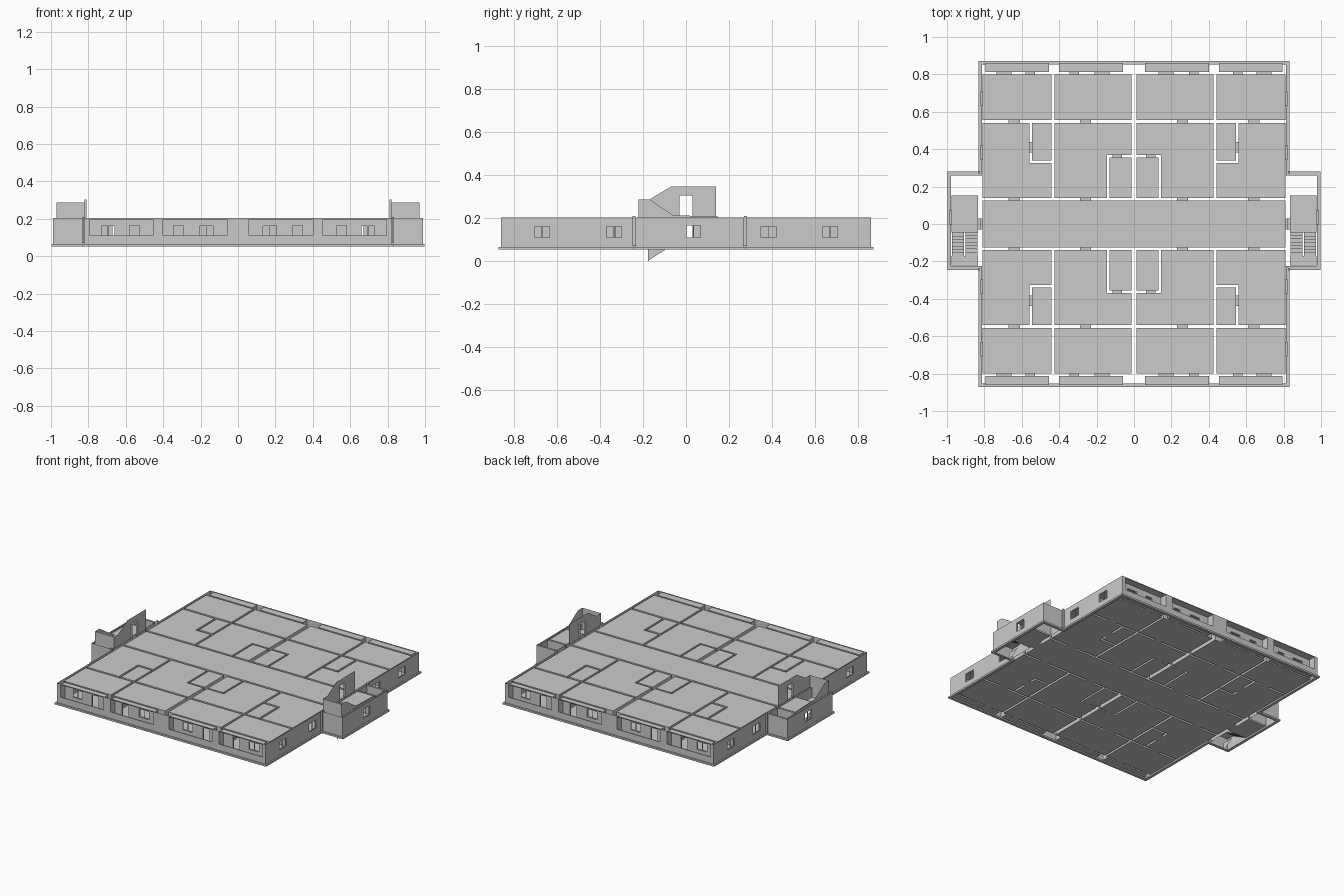
import bpy, bmesh

if "Cube" in bpy.data.objects:
    bpy.data.objects.remove(bpy.data.objects["Cube"])

Z0, Z1, TOP, E = 0.062, 0.197, 0.203, 1e-4
openings = []   # (through axis, low corner, high corner, has_frame)


def finish(bm, name):
    bmesh.ops.remove_doubles(bm, verts=bm.verts, dist=1e-5)
    bmesh.ops.recalc_face_normals(bm, faces=bm.faces)
    me = bpy.data.meshes.new(name)
    bm.to_mesh(me)
    bm.free()
    ob = bpy.data.objects.new(name, me)
    bpy.context.collection.objects.link(ob)
    return ob


def face(bm, pts):
    bm.faces.new([bm.verts.new(p) for p in pts])


def box(bm, a, b):
    lo = [min(p, q) for p, q in zip(a, b)]
    hi = [max(p, q) for p, q in zip(a, b)]
    v = [bm.verts.new((x, y, z)) for x in (lo[0], hi[0]) for y in (lo[1], hi[1]) for z in (lo[2], hi[2])]
    for f in ((0, 1, 3, 2), (4, 6, 7, 5), (0, 4, 5, 1), (2, 3, 7, 6), (0, 2, 6, 4), (1, 5, 7, 3)):
        bm.faces.new([v[i] for i in f])


def opening(t, n0, n1, c, w, z0, z1, sx=1, sy=1, frame=False):
    n, a = (n0, n1), (c - w / 2, c + w / 2)
    xs, ys = (n, a) if t == 0 else (a, n)
    xs, ys = sorted(x * sx for x in xs), sorted(y * sy for y in ys)
    openings.append((t, (xs[0], ys[0], z0), (xs[1], ys[1], z1), frame))


def wall(bm, p, q, z0, z1):
    """One wall skin, cut around every opening that meets it."""
    a = 0 if abs(p[0] - q[0]) > abs(p[1] - q[1]) else 1
    n = 1 - a
    c, lo, hi = p[n], min(p[a], q[a]), max(p[a], q[a])

    def panel(u0, u1, w0, w1):
        if u1 - u0 > E and w1 - w0 > E:
            pts = ((u0, w0), (u1, w0), (u1, w1), (u0, w1))
            face(bm, [(u, c, w) if a == 0 else (c, u, w) for u, w in pts])

    cur = lo
    holes = [(l[a], h[a], l[2], h[2]) for t, l, h, _ in openings
             if t == n and l[n] - E <= c <= h[n] + E and l[a] >= lo - E and h[a] <= hi + E]
    for u0, u1, w0, w1 in sorted(holes):
        panel(cur, u0, z0, z1)
        panel(u0, u1, z0, w0)
        panel(u0, u1, w1, z1)
        cur = u1
    panel(cur, hi, z0, z1)


def room(bm, poly, caps=True, z0=Z0, z1=Z1):
    for p, q in zip(poly, poly[1:] + poly[:1]):
        wall(bm, p, q, z0, z1)
    if caps:
        for z in (z0, z1):
            face(bm, [(x, y, z) for x, y in poly])


def rect(x0, x1, y0, y1):
    return [(x0, y0), (x1, y0), (x1, y1), (x0, y1)]


# Doors, windows and balcony openings
quarters = [(sx, sy) for sx in (1, -1) for sy in (1, -1)]
for s in quarters:
    for c in (0.26, 0.64):
        opening(1, 0.125, 0.14, c, 0.06, Z0, 0.165, *s)
        opening(1, 0.54, 0.555, c, 0.06, Z0, 0.165, *s)
    for door, win in ((0.32, 0.17), (0.555, 0.695)):
        opening(1, 0.80, 0.812, door, 0.052, Z0, 0.165, *s)
        opening(1, 0.80, 0.812, win, 0.08, 0.107, 0.165, *s, frame=True)
    opening(1, 0.855, 0.862, 0.23, 0.34, 0.11, Z1, *s)
    opening(1, 0.855, 0.862, 0.625, 0.34, 0.11, Z1, *s)
    opening(1, 0.356, 0.368, 0.09, 0.05, Z0, 0.165, *s)
    opening(0, 0.545, 0.56, 0.41, 0.055, Z0, 0.165, *s)
    opening(0, 0.81, 0.822, 0.67, 0.078, 0.105, 0.165, *s, frame=True)
    opening(0, 0.81, 0.822, 0.383 if s[1] > 0 else 0.335, 0.078, 0.105, 0.165, *s, frame=True)
for sx in (1, -1):
    opening(0, 0.81, 0.835, 0, 0.06, Z0, 0.165, sx)
    opening(0, 0.975, 0.988, 0.035, 0.075, 0.105, 0.17, sx, frame=True)

# Room shells, one quarter repeated four ways
layout = {
    "living_room": [(0.145, 0.14), (0.425, 0.14), (0.425, 0.54), (0.013, 0.54), (0.013, 0.368), (0.145, 0.368)],
    "end_living_room": [(0.44, 0.14), (0.81, 0.14), (0.81, 0.54), (0.56, 0.54), (0.56, 0.325), (0.44, 0.325)],
    "bathroom": rect(0.013, 0.132, 0.14, 0.356),
    "end_bathroom": rect(0.44, 0.545, 0.34, 0.54),
    "bedroom": rect(0.013, 0.425, 0.555, 0.80),
    "end_bedroom": rect(0.44, 0.81, 0.555, 0.80),
    "balcony": rect(0.06, 0.40, 0.812, 0.855),
    "end_balcony": rect(0.455, 0.795, 0.812, 0.855),
}
for name, poly in layout.items():
    bm = bmesh.new()
    for sx, sy in quarters:
        room(bm, [(x * sx, y * sy) for x, y in poly])
    finish(bm, name)
bm = bmesh.new()
room(bm, rect(-0.81, 0.81, -0.125, 0.125))
finish(bm, "corridor")

# Outer wall skin with the two stair bays
half = [(0.822, -0.862), (0.822, -0.235), (0.988, -0.235), (0.988, 0.27), (0.822, 0.27), (0.822, 0.862)]
outline = half + [(-x, y) for x, y in reversed(half)]
bm = bmesh.new()
room(bm, outline, False, Z0, TOP)
finish(bm, "outer_wall")

# Base ledge following the outline
bm = bmesh.new()
for p, q in zip(outline, outline[1:] + outline[:1]):
    g = 0.01
    box(bm, (min(p[0], q[0]) - g, min(p[1], q[1]) - g, 0.053), (max(p[0], q[0]) + g, max(p[1], q[1]) + g, 0.065))
finish(bm, "base_ledge")

# Reveals lining the openings, and sash frames
rev, fr = bmesh.new(), bmesh.new()
for t, l, h, framed in openings:
    a = 1 - t
    for u in (l[a], h[a]):
        face(rev, [(n, u, z) if t == 0 else (u, n, z)
                   for n, z in ((l[t], l[2]), (h[t], l[2]), (h[t], h[2]), (l[t], h[2]))])
    for z in (l[2], h[2]):
        face(rev, [(x, y, z) for x, y in rect(l[0], h[0], l[1], h[1])])
    if framed:
        m, d, b = (l[t] + h[t]) / 2, 0.002, 0.004

        def bar(u0, u1, z0, z1):
            p, q = [0, 0, z0], [0, 0, z1]
            p[t], q[t], p[a], q[a] = m - d, m + d, u0, u1
            box(fr, p, q)
        mid = (l[a] + h[a]) / 2
        for u in (l[a], mid - b / 2, h[a] - b):
            bar(u, u + b, l[2], h[2])
        bar(l[a], h[a], l[2], l[2] + b)
        bar(l[a], h[a], h[2] - b, h[2])
finish(rev, "opening_reveals")
finish(fr, "window_frames")

for sx, side in ((1, "right"), (-1, "left")):
    def X(pts):
        return [(x * sx, y) for x, y in pts]

    def plane(bm, x, pts):
        face(bm, [(x * sx, y, z) for y, z in pts])

    # Stair bay interior, shaft and landings
    bm = bmesh.new()
    room(bm, X(rect(0.835, 0.975, -0.222, 0.152)), False, Z0, TOP)
    room(bm, X(rect(0.835, 0.975, 0.163, 0.258)), False, Z0, TOP)
    for y0, y1, z in ((-0.045, 0.152, Z0), (-0.045, 0.152, 0.2), (-0.222, -0.17, 0.131)):
        face(bm, [(x, y, z) for x, y in X(rect(0.835, 0.975, y0, y1))])
    finish(bm, side + "_stair_bay")

    # Two flights of steps and the stringer hanging below
    bm = bmesh.new()
    n, run, rise = 7, 0.125 / 7, 0.069 / 7
    for i in range(n):
        y = -0.045 - i * run
        for x0, x1, z, dz in ((0.908, 0.972, Z0 + i * rise, rise), (0.838, 0.902, 0.2 - i * rise, -rise)):
            a, b = x0 * sx, x1 * sx
            face(bm, [(a, y, z), (b, y, z), (b, y, z + dz), (a, y, z + dz)])
            face(bm, [(a, y, z + dz), (b, y, z + dz), (b, y - run, z + dz), (a, y - run, z + dz)])
    plane(bm, 0.903, [(-0.177, 0), (-0.177, 0.057), (-0.09, 0.057)])
    finish(bm, side + "_stairs")

    # Upper parapet and the thin wall with its doorway
    bm = bmesh.new()
    plane(bm, 0.97, [(-0.22, 0.2), (-0.22, 0.286), (-0.17, 0.286), (-0.06, 0.213), (0.15, 0.206), (0.15, 0.2)])
    face(bm, [(x * sx, -0.22, z) for x, z in ((0.822, 0.2), (0.97, 0.2), (0.97, 0.286), (0.822, 0.286))])
    plane(bm, 0.822, [(-0.22, 0.2), (-0.22, 0.286), (-0.17, 0.286), (-0.07, 0.346),
                      (-0.03, 0.346), (-0.03, 0.2)])
    plane(bm, 0.822, [(-0.03, 0.304), (0.03, 0.304), (0.03, 0.346), (-0.03, 0.346)])
    plane(bm, 0.822, [(0.03, 0.2), (0.14, 0.2), (0.14, 0.346), (0.03, 0.346)])
    for (y0, za), (y1, zb) in (((-0.03, 0.2), (-0.03, 0.304)), ((-0.03, 0.304), (0.03, 0.304)),
                               ((0.03, 0.304), (0.03, 0.2))):
        face(bm, [(0.81 * sx, y0, za), (0.822 * sx, y0, za), (0.822 * sx, y1, zb), (0.81 * sx, y1, zb)])
    finish(bm, side + "_upper_wall")

    # Rain pipes in the inner corners
    bm = bmesh.new()
    for y in (-0.242, 0.277):
        box(bm, (0.823 * sx, y - 0.006, 0.07), (0.835 * sx, y + 0.006, 0.21))
    finish(bm, side + "_rain_pipes")
